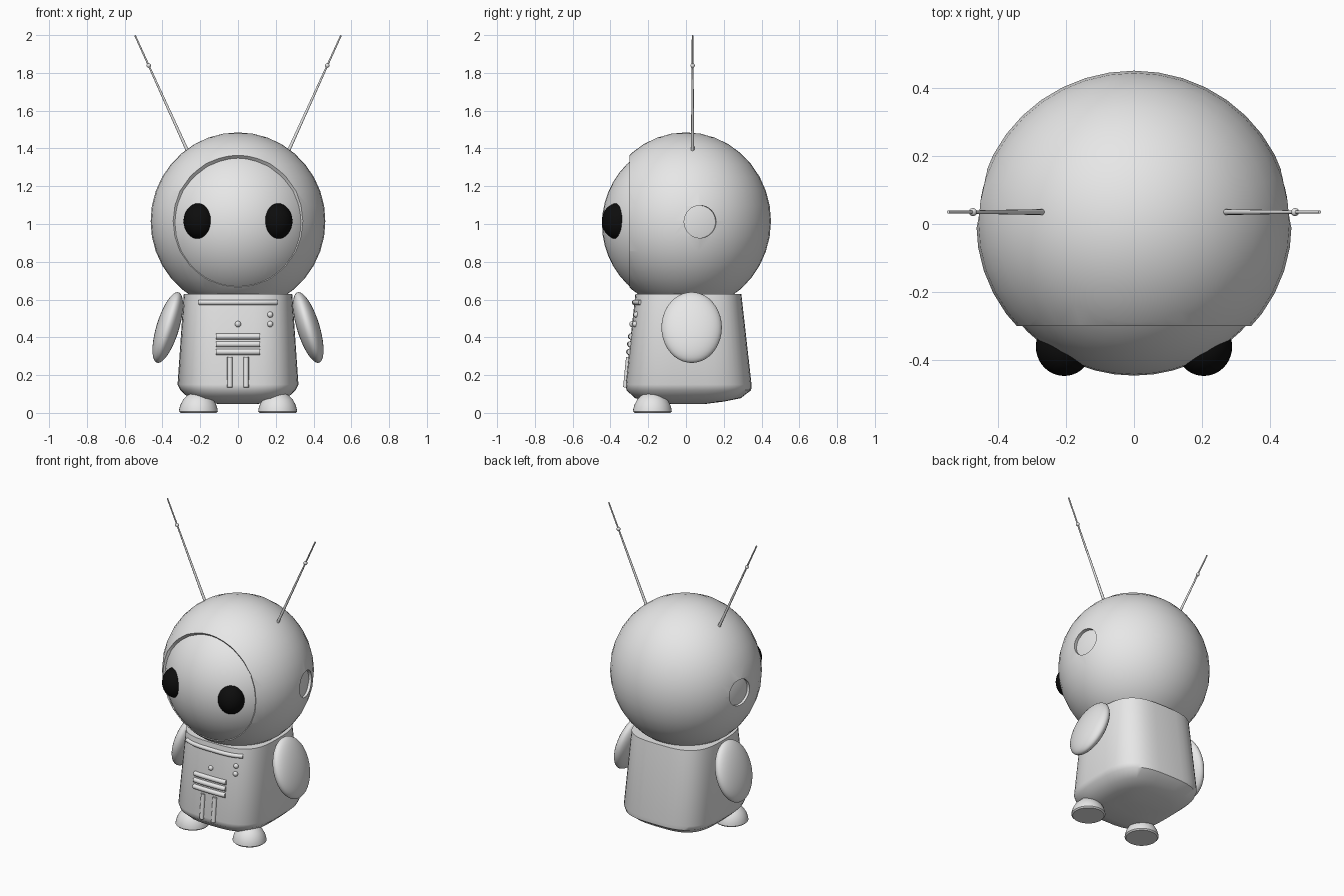
import bpy, bmesh
from math import cos, sin, pi, radians, copysign
from mathutils import Matrix, Vector

if "Cube" in bpy.data.objects:
    bpy.data.objects.remove(bpy.data.objects["Cube"], do_unlink=True)


def material(name, value):
    mat = bpy.data.materials.new(name)
    mat.use_nodes = True
    colour = (value, value, value, 1)
    mat.diffuse_color = colour
    mat.node_tree.nodes["Principled BSDF"].inputs["Base Color"].default_value = colour
    return mat


GREY = material("light grey", 0.8)
BLACK = material("eye black", 0.004)


def select(obj):
    bpy.ops.object.select_all(action="DESELECT")
    obj.select_set(True)
    bpy.context.view_layer.objects.active = obj


def finish(name, bm, mat=GREY, angle=38):
    bmesh.ops.recalc_face_normals(bm, faces=bm.faces)
    mesh = bpy.data.meshes.new(name)
    bm.to_mesh(mesh)
    bm.free()
    mesh.materials.append(mat)
    obj = bpy.data.objects.new(name, mesh)
    bpy.context.collection.objects.link(obj)
    select(obj)
    bpy.ops.object.shade_smooth_by_angle(angle=radians(angle))
    return obj


def sphere_mesh(centre, radii, tilt=0, segments=40, rings=20):
    bm = bmesh.new()
    bmesh.ops.create_uvsphere(bm, u_segments=segments, v_segments=rings, radius=1)
    bm.transform(Matrix.Translation(centre) @ Matrix.Rotation(tilt, 4, "Y")
                 @ Matrix.Diagonal((*radii, 1)))
    return bm


def tube(name, points, radius, taper=None, sides=3):
    """Round bar along a path, with an optional radius factor per point."""
    curve = bpy.data.curves.new(name, "CURVE")
    curve.dimensions = "3D"
    curve.bevel_depth = radius
    curve.bevel_resolution = sides
    curve.use_fill_caps = True
    spline = curve.splines.new("POLY")
    spline.points.add(len(points) - 1)
    for i, (point, co) in enumerate(zip(spline.points, points)):
        point.co = (*co, 1)
        point.radius = taper[i] if taper else 1
    curve.materials.append(GREY)
    obj = bpy.data.objects.new(name, curve)
    bpy.context.collection.objects.link(obj)
    select(obj)
    bpy.ops.object.convert(target="MESH")
    bpy.ops.object.shade_smooth_by_angle(angle=radians(50))


# Head: inner face ball and an open helmet shell with round ear holes
finish("face", sphere_mesh((0, -0.003, 1.0), (0.443, 0.442, 0.445), segments=48, rings=24))

bm = sphere_mesh((0, 0, 1.015), (0.463, 0.45, 0.47), rings=18)
bmesh.ops.bisect_plane(bm, geom=bm.verts[:] + bm.edges[:] + bm.faces[:],
                       plane_co=(0, -0.3, 0), plane_no=(0, -1, 0), clear_outer=True)
helmet = finish("helmet", bm)

bm = bmesh.new()
for side in (-1, 1):
    axis = Vector((side * cos(radians(9.5)), sin(radians(9.5)), 0))
    place = Matrix.Translation(axis * 0.45 + Vector((0, 0, 1.012)))
    turn = axis.to_track_quat("Z", "Y").to_matrix().to_4x4()
    bmesh.ops.create_cone(bm, cap_ends=True, segments=32, radius1=0.086,
                          radius2=0.086, depth=0.2, matrix=place @ turn)
cutter = finish("ear_cutter", bm)
cutter.hide_render = True

shell = helmet.modifiers.new("shell", "SOLIDIFY")
shell.thickness = 0.022
shell.offset = -1
holes = helmet.modifiers.new("ear holes", "BOOLEAN")
holes.operation = "DIFFERENCE"
holes.solver = "EXACT"
holes.object = cutter
select(helmet)
for mod in ("shell", "ear holes"):
    bpy.ops.object.modifier_apply(modifier=mod)
bpy.ops.object.shade_smooth_by_angle(angle=radians(38))
bpy.data.objects.remove(cutter, do_unlink=True)

# Body: rounded-square rings, each (height, half width, front, back)
RINGS = [(0.047, 0.1, -0.08, 0.1), (0.06, 0.2, -0.2, 0.2), (0.078, 0.26, -0.27, 0.29),
         (0.12, 0.305, -0.315, 0.345), (0.15, 0.32, -0.32, 0.347), (0.63, 0.287, -0.268, 0.293)]
POWER = 3.2
COUNT = 48


def squircle(t, half):
    return copysign(abs(t) ** (2 / POWER), t) * half


bm = bmesh.new()
loops = []
for z, hx, front, back in RINGS:
    mid, hy = (front + back) / 2, (back - front) / 2
    loops.append([bm.verts.new((squircle(cos(2 * pi * i / COUNT), hx),
                                mid + squircle(sin(2 * pi * i / COUNT), hy), z))
                  for i in range(COUNT)])
for low, high in zip(loops, loops[1:]):
    for i in range(COUNT):
        j = (i + 1) % COUNT
        bm.faces.new((low[i], low[j], high[j], high[i]))
bm.faces.new(loops[0])
bm.faces.new(loops[-1])
finish("body", bm)


def on_front(x, z):
    """Point on the front of the body."""
    low, high = RINGS[-2], RINGS[-1]
    f = min(1, max(0, (z - low[0]) / (high[0] - low[0])))
    hx, front, back = (a + (b - a) * f for a, b in zip(low[1:], high[1:]))
    drop = (1 - (abs(x) / hx) ** POWER) ** (1 / POWER)
    return (x, (front + back) / 2 - (back - front) / 2 * drop, z)


# Chest trim: collar bar, grille, buttons and lower slots
def across(name, half, z, radius):
    tube(name, [on_front(half * i / 6, z) for i in range(-6, 7)], radius)


across("collar_bar", 0.205, 0.585, 0.014)
for n, z in enumerate((0.405, 0.364, 0.323)):
    across(f"grille_bar_{n + 1}", 0.116, z, 0.016)
for side, label in ((-1, "right"), (1, "left")):
    tube(f"{label}_slot_bar", [on_front(side * 0.043, z) for z in (0.135, 0.295)], 0.014)
for n, (x, z) in enumerate(((0, 0.47), (0.17, 0.52), (0.17, 0.47))):
    finish(f"button_{n + 1}", sphere_mesh(on_front(x, z), (0.016, 0.015, 0.016),
                                          segments=16, rings=8))

# Paired parts: eyes, arms, feet and antennae
FOOT = [(0, 0), (0.095, 0), (0.103, 0.008), (0.101, 0.022), (0.094, 0.045),
        (0.08, 0.07), (0.055, 0.095), (0.028, 0.107), (0, 0.111)]

for side, label in ((-1, "right"), (1, "left")):
    finish(f"{label}_eye", sphere_mesh((side * 0.205, -0.36, 1.015), (0.083, 0.086, 0.096)), BLACK)
    finish(f"{label}_arm", sphere_mesh((side * 0.372, 0.03, 0.452), (0.06, 0.16, 0.195),
                                       tilt=side * radians(-17)))

    bm = bmesh.new()
    verts = [bm.verts.new((r, 0, z)) for r, z in FOOT]
    edges = [bm.edges.new(pair) for pair in zip(verts, verts[1:])]
    bmesh.ops.spin(bm, geom=verts + edges, cent=(0, 0, 0), axis=(0, 0, 1),
                   angle=2 * pi, steps=32)
    bmesh.ops.remove_doubles(bm, verts=bm.verts, dist=0.0005)
    bm.transform(Matrix.Translation((side * 0.21, -0.178, 0)))
    finish(f"{label}_foot", bm)

    base = Vector((side * 0.262, 0.035, 1.375))
    tip = Vector((side * 0.545, 0.035, 1.998))
    joint = base.lerp(tip, 0.745)
    tube(f"{label}_antenna", [base, joint, joint, tip], 0.009, taper=(1, 0.75, 0.55, 0.5))
    finish(f"{label}_antenna_joint", sphere_mesh(joint, (0.012, 0.012, 0.012),
                                                 segments=12, rings=8))
